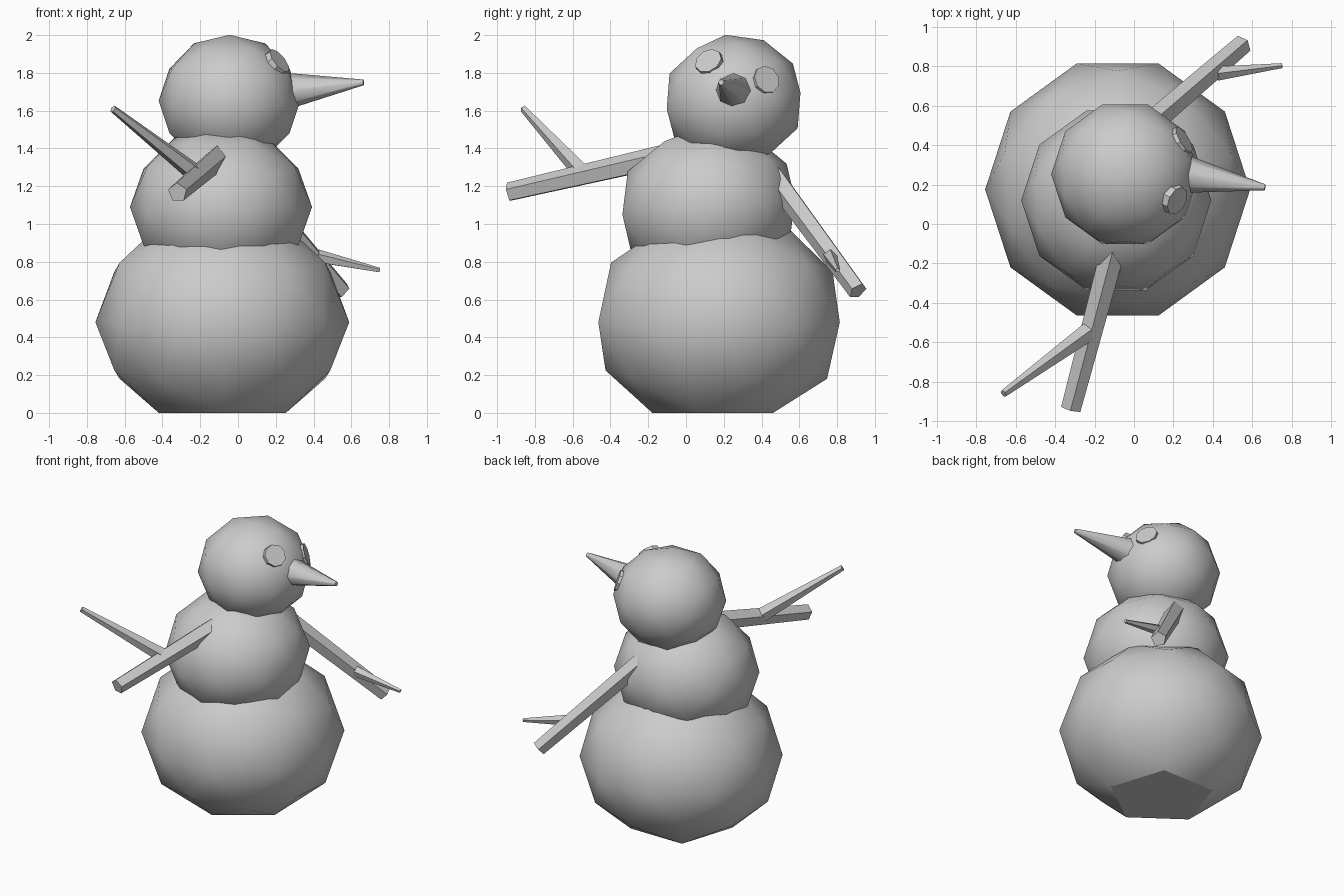
import bpy
from math import radians
from mathutils import Vector

if "Cube" in bpy.data.objects:
    bpy.data.objects.remove(bpy.data.objects["Cube"])


def smooth(obj, angle):
    bpy.ops.object.select_all(action='DESELECT')
    obj.select_set(True)
    bpy.context.view_layer.objects.active = obj
    bpy.ops.object.shade_smooth_by_angle(angle=radians(angle))


def ball(name, loc, r, rz, tilt=0.0):
    """Low-poly snowball, tilted about x after a quarter turn about z."""
    bpy.ops.mesh.primitive_ico_sphere_add(subdivisions=2, radius=1, location=loc,
                                          rotation=(radians(tilt), 0, 0))
    obj = bpy.context.object
    obj.name = name
    for v in obj.data.vertices:
        x, y, z = v.co
        v.co = (-y * r, x * r, z * rz)
    return obj


def rod(name, start, end, r1, r2, sides=5):
    """Tapered stick between two points."""
    a, b = Vector(start), Vector(end)
    bpy.ops.mesh.primitive_cone_add(vertices=sides, radius1=r1, radius2=r2,
                                    depth=(b - a).length, location=(a + b) / 2)
    obj = bpy.context.object
    obj.name = name
    obj.rotation_mode = 'QUATERNION'
    obj.rotation_quaternion = (b - a).to_track_quat('Z', 'Y')
    return obj


# Bottom snowball, underside pressed flat onto the ground
base = ball("bottom_ball", (-0.083, 0.175, 0.48), 0.672, 0.60)
for v in base.data.vertices:
    if v.co.z < -0.45:
        v.co.z = -0.48
    elif v.co.z < 0:
        v.co.z *= 0.95
smooth(base, 30)

# Middle snowball and head
smooth(ball("middle_ball", (-0.09, 0.12, 1.09), 0.482, 0.43, 5), 35)
head_centre = Vector((-0.045, 0.252, 1.652))
smooth(ball("head", head_centre, 0.375, 0.352, 7), 35)

# Carrot nose
smooth(rod("nose", (0.22, 0.26, 1.70), (0.665, 0.186, 1.75), 0.105, 0.015, 8), 50)

# Eyes: shallow discs set into the head
for i, pos in enumerate([(0.22, 0.117, 1.865), (0.265, 0.435, 1.77)]):
    out = (Vector(pos) - head_centre).normalized()
    rod(f"eye_{i + 1}", head_centre + out * 0.30, head_centre + out * 0.366,
        0.08, 0.075, 9)

# Stick arms, each with a side twig
rod("front_arm", (-0.085, -0.05, 1.37), (-0.32, -0.937, 1.167), 0.066, 0.053)
rod("front_twig", (-0.235, -0.55, 1.275), (-0.662, -0.86, 1.61), 0.05, 0.02)
rod("back_arm", (-0.02, 0.42, 1.31), (0.55, 0.91, 0.645), 0.064, 0.052)
rod("back_twig", (0.42, 0.763, 0.828), (0.75, 0.803, 0.755), 0.038, 0.013)
